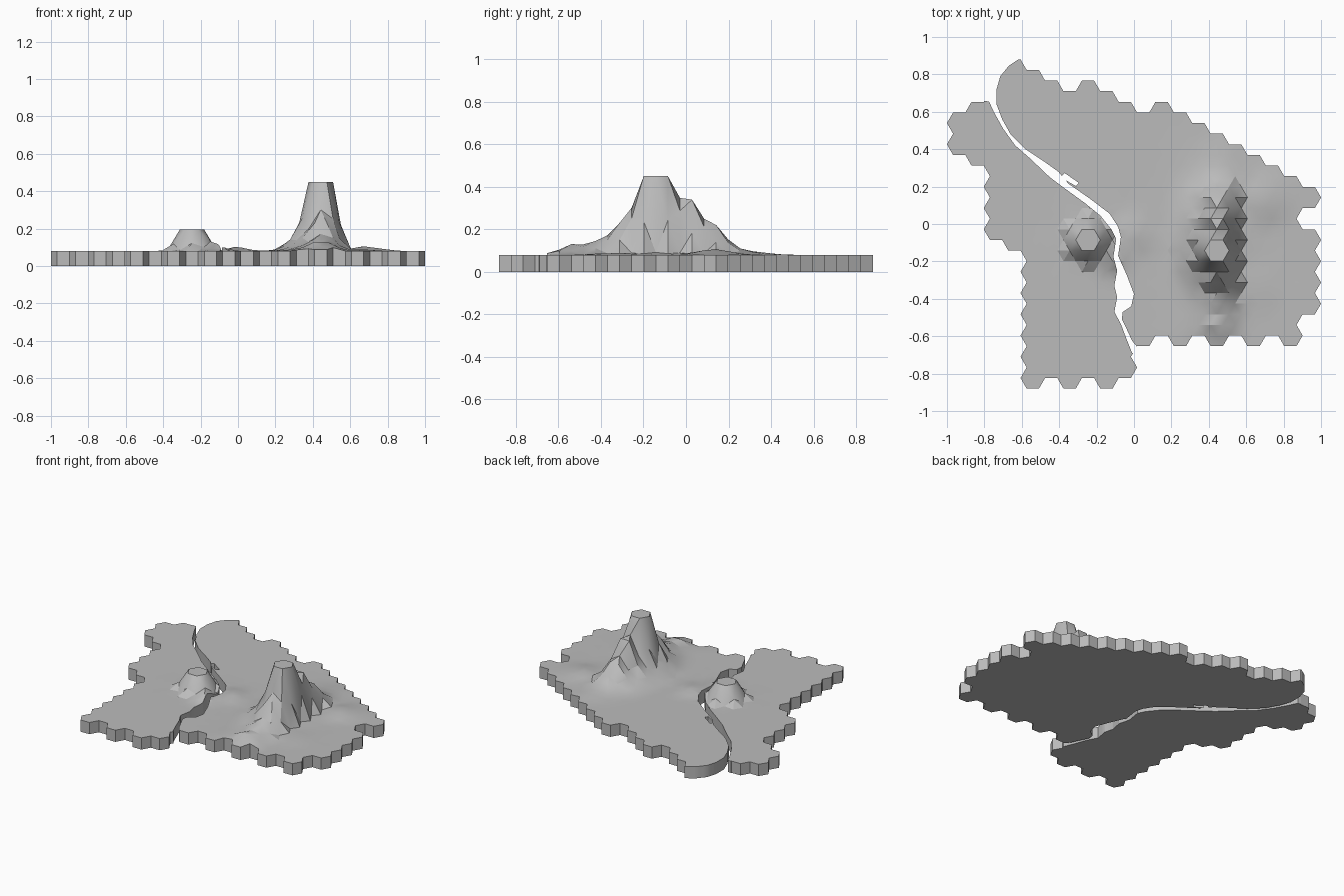
import bpy
import bmesh
import math
from mathutils import Vector

if "Cube" in bpy.data.objects:
    bpy.data.objects.remove(bpy.data.objects["Cube"], do_unlink=True)

# Hexagonal tile grid: flat-topped tiles, odd columns shifted half a tile
COLUMNS = 20
SIDE = 2 / (1.5 * (COLUMNS - 1) + 2)
TILE = SIDE * math.sqrt(3)
GROUND = 0.08

# First and last tile row of each column
FIRST = [11, 10, 7, 6] + [0] * 6 + [2] * 9 + [3]
LAST = [12, 12, 14, 14, 14, 13, 13, 13, 13, 12,
        12, 12, 12, 11, 11, 10, 10, 9, 9, 8]
MISSING = {(COLUMNS - 1, 7)}


def tile_centre(col, row):
    x = -1 + SIDE + 1.5 * SIDE * col
    y = -7.75 * TILE + TILE * (row + 0.5 + 0.5 * (col % 2))
    return Vector((x, y))


def interpolate(table, value):
    if value <= table[0][0]:
        return table[0][1]
    for (a, low), (b, high) in zip(table, table[1:]):
        if value <= b:
            return low + (high - low) * (value - a) / (b - a)
    return table[-1][1]


# Large mountain: crest height along y, and slope share across x
SUMMIT = tile_centre(14, 6)
CREST = [(-.66, .085), (-.54, .13), (-.426, .145), (-.3125, .23),
         (-.2, .45), (-.085, .45), (.028, .34), (.142, .22),
         (.255, .11), (.37, .09), (.48, .08)]
SLOPE = [(.2, 0), (.28, .17), (.311, .22), (.377, .45), (.41, 1),
         (.476, 1), (.508, .66), (.575, .02), (.7, 0)]

# Small mountain: height by distance from its centre
SMALL_SUMMIT = tile_centre(7, 6)
SMALL_SLOPE = [(1.05 * SIDE, .195), (2 * SIDE, .085), (2.6 * SIDE, .08)]

# Low mounds: x, y, radius, height
MOUNDS = [(0, -.05, .11, .03), (.69, .13, .16, .03),
          (.64, -.34, .16, .012), (-.13, -.19, .09, .05)]


def height(point):
    if (point - SUMMIT).length < 1.1 * SIDE:
        return 0.45
    distance = (point - SMALL_SUMMIT).length
    if distance < 1.1 * SIDE:
        return 0.195
    ridge = (interpolate(CREST, point.y) - GROUND) * interpolate(SLOPE, point.x)
    small = interpolate(SMALL_SLOPE, distance) - GROUND
    mound = 0
    for x, y, radius, top in MOUNDS:
        reach = (point - Vector((x, y))).length / radius
        mound = max(mound, top * (1 - reach))
    return GROUND + max(ridge, small, mound)


# Land slab made from tiles, each a fan of six triangles
def build_land():
    bm = bmesh.new()
    found = {}

    def corner(point):
        key = (round(point.x * 200), round(point.y * 200))
        if key not in found:
            found[key] = bm.verts.new((point.x, point.y, 0))
        return found[key]

    centres = {}
    for col in range(COLUMNS):
        for row in range(FIRST[col], LAST[col] + 1):
            if (col, row) in MISSING:
                continue
            centre = tile_centre(col, row)
            ring = []
            for step in range(6):
                angle = math.radians(60 * step)
                offset = Vector((math.cos(angle), math.sin(angle)))
                ring.append(corner(centre + SIDE * offset))
            hub = corner(centre)
            mean = sum(height(v.co.xy) for v in ring) / 6
            centres[(round(hub.co.x, 4), round(hub.co.y, 4))] = mean
            for a, b in zip(ring, ring[1:] + ring[:1]):
                bm.faces.new((hub, a, b))
    # Raise a copy of the sheet to form the relief and the side walls
    result = bmesh.ops.extrude_face_region(bm, geom=bm.faces[:], use_keep_orig=True)
    for item in result["geom"]:
        if isinstance(item, bmesh.types.BMVert):
            key = (round(item.co.x, 4), round(item.co.y, 4))
            item.co.z = centres[key] if key in centres else height(item.co.xy)
    bmesh.ops.recalc_face_normals(bm, faces=bm.faces[:])
    return add_object("terrain_land", bm)


def add_object(name, bm):
    mesh = bpy.data.meshes.new(name)
    bm.to_mesh(mesh)
    bm.free()
    obj = bpy.data.objects.new(name, mesh)
    bpy.context.scene.collection.objects.link(obj)
    return obj


# Upright prism used to cut the river channel
def build_cutter(name, outline):
    bm = bmesh.new()
    face = bm.faces.new([bm.verts.new((x, y, -0.2)) for x, y in outline])
    result = bmesh.ops.extrude_face_region(bm, geom=[face], use_keep_orig=True)
    for item in result["geom"]:
        if isinstance(item, bmesh.types.BMVert):
            item.co.z = 0.7
    bmesh.ops.recalc_face_normals(bm, faces=bm.faces[:])
    obj = add_object(name, bm)
    obj.hide_render = True
    return obj


WEST_BANK = [(-.82, .66), (-.775, .655), (-.75, .6), (-.7, .51), (-.635, .42),
             (-.555, .35), (-.45, .25), (-.37, .19), (-.26, .11), (-.18, .045),
             (-.12, -.03), (-.095, -.08), (-.11, -.175), (-.09, -.25),
             (-.105, -.33), (-.09, -.39), (-.105, -.47), (-.07, -.535),
             (-.04, -.615), (-.01, -.69), (.03, -.7)]
EAST_BANK = [(-.61, 1), (-.61, .885), (-.67, .845), (-.715, .79), (-.735, .72),
             (-.735, .64), (-.705, .56), (-.66, .48), (-.58, .4), (-.475, .33),
             (-.405, .28), (-.35, .215), (-.235, .135), (-.13, .055),
             (-.085, -.015), (-.07, -.07), (-.085, -.17), (-.04, -.27),
             (0, -.375), (-.015, -.44), (-.06, -.47), (-.065, -.51),
             (-.04, -.56), (-.01, -.625), (.015, -.655)]
SIDE_POOL = [(-.395, .25), (-.37, .272), (-.295, .22), (-.31, .203)]

land = build_land()
cutters = [build_cutter("river_cutter", WEST_BANK + EAST_BANK[::-1] + [(-.82, 1)]),
           build_cutter("pool_cutter", SIDE_POOL)]
for cutter in cutters:
    cut = land.modifiers.new(cutter.name, "BOOLEAN")
    cut.operation = "DIFFERENCE"
    cut.solver = "EXACT"
    cut.object = cutter

# Bake the cuts and drop the cutters
bpy.context.view_layer.update()
graph = bpy.context.evaluated_depsgraph_get()
land.data = bpy.data.meshes.new_from_object(land.evaluated_get(graph))
land.modifiers.clear()
for cutter in cutters:
    bpy.data.objects.remove(cutter, do_unlink=True)

# One plain grey for the whole land
grey = bpy.data.materials.new("stone_grey")
grey.use_nodes = True
colour = (0.5, 0.5, 0.5, 1)
grey.diffuse_color = colour
grey.node_tree.nodes["Principled BSDF"].inputs["Base Color"].default_value = colour
land.data.materials.clear()
land.data.materials.append(grey)
for face in land.data.polygons:
    face.material_index = 0

bpy.ops.object.select_all(action="DESELECT")
land.select_set(True)
bpy.context.view_layer.objects.active = land
bpy.ops.object.shade_smooth_by_angle(angle=math.radians(25))
